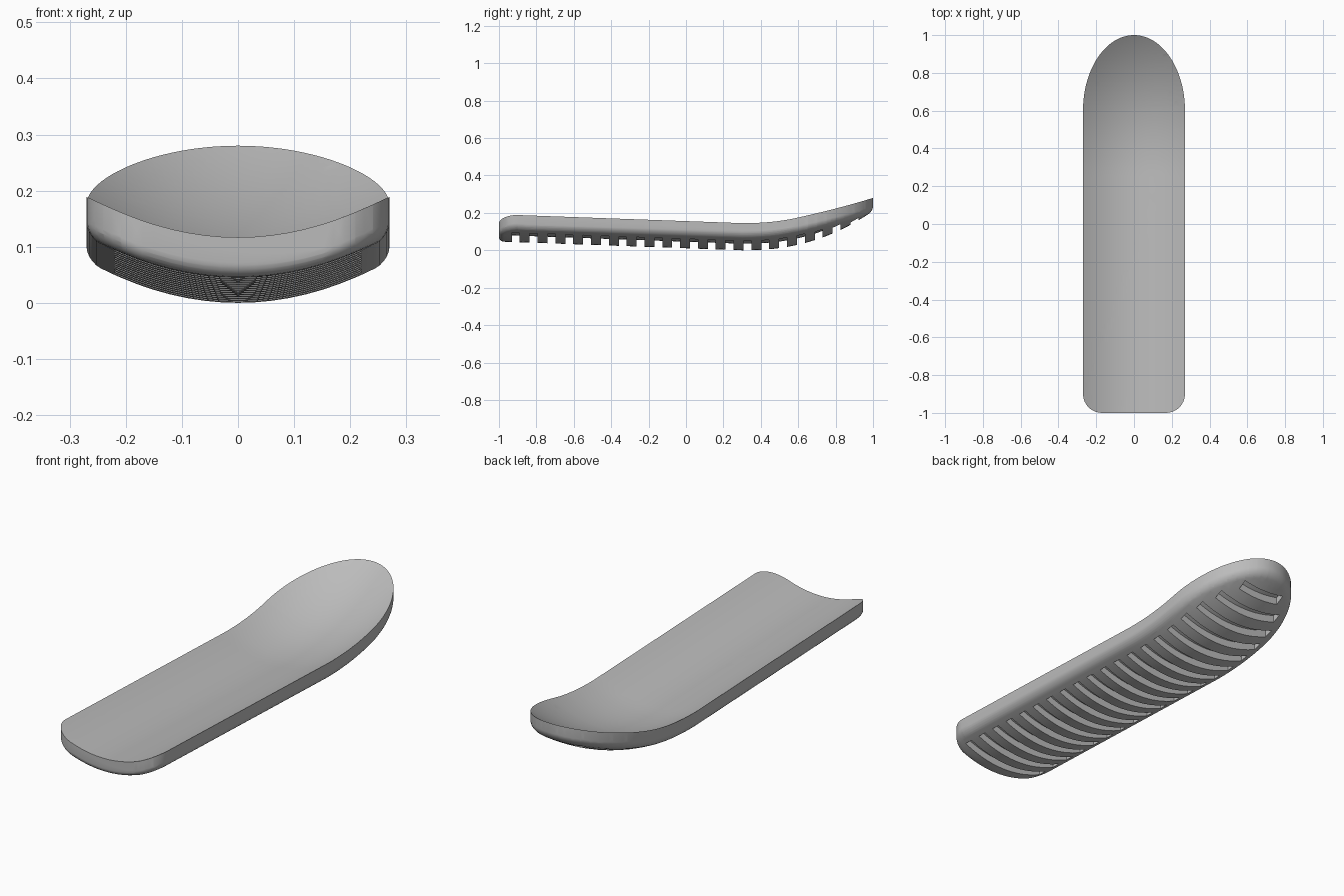
import bpy, bmesh, math
from mathutils import Vector

cube = bpy.data.objects.get("Cube")
if cube:
    bpy.data.objects.remove(cube, do_unlink=True)

HALF, THICK, DISH = 0.27, 0.07, 1.03
NOSE_Y, NOSE_LEN, CORNER = 0.6, 0.4, 0.1
SLOTS, SLOT_W, SLOT_DEPTH, MARGIN = 20, 0.042, 0.035, 0.05


def spine(y):
    """Height of the middle of the deck: a gentle slope, then an upswept nose."""
    return 0.07 - 0.036 * min(y - 0.3, 0) + 0.477 * max(y - 0.3, 0) ** 2.3


def half_width(y):
    t = max(y - NOSE_Y, 0) / NOSE_LEN
    return HALF * math.sqrt(max(1 - t * t, 0))


def link(name, bm):
    mesh = bpy.data.meshes.new(name)
    bm.to_mesh(mesh)
    bm.free()
    obj = bpy.data.objects.new(name, mesh)
    bpy.context.collection.objects.link(obj)
    return obj


# Flat plan outline: elliptical nose, straight sides, rounded tail corners
outline = []
for i in range(49):
    a = math.pi * i / 48
    outline.append((HALF * math.cos(a), NOSE_Y + NOSE_LEN * math.sin(a)))
for side, start in ((-1, math.pi), (1, 1.5 * math.pi)):
    for i in range(9):
        a = start + math.pi / 2 * i / 8
        outline.append((side * (HALF - CORNER) + CORNER * math.cos(a),
                        CORNER - 1 + CORNER * math.sin(a)))

# Slab with a rounded lower rim
bm = bmesh.new()
bottom = bm.faces.new([bm.verts.new((x, y, -THICK)) for x, y in outline])
grown = bmesh.ops.extrude_face_region(bm, geom=[bottom], use_keep_orig=True)
for v in grown["geom"]:
    if isinstance(v, bmesh.types.BMVert):
        v.co.z = 0
bmesh.ops.recalc_face_normals(bm, faces=bm.faces)
rim = [e for e in bm.edges if all(v.co.z < -THICK / 2 for v in e.verts)]
bmesh.ops.bevel(bm, geom=rim, offset=0.025, segments=5, profile=0.5, affect='EDGES')
board = link("board", bm)

# Cutter for the row of grip slots across the underside
bm = bmesh.new()
for i in range(SLOTS):
    y = -0.91 + i * 1.81 / (SLOTS - 1)
    w = half_width(y + SLOT_W / 2) - MARGIN
    box = bmesh.ops.create_cube(bm, size=1)["verts"]
    bmesh.ops.scale(bm, vec=(2 * w, SLOT_W, 2 * SLOT_DEPTH), verts=box)
    bmesh.ops.translate(bm, vec=(0, y, -THICK), verts=box)
cutter = link("slot_cutter", bm)
cutter.hide_render = True

cut = board.modifiers.new("slots", 'BOOLEAN')
cut.operation, cut.solver, cut.object = 'DIFFERENCE', 'EXACT', cutter
evaluated = board.evaluated_get(bpy.context.evaluated_depsgraph_get())
bm = bmesh.new()
bm.from_mesh(evaluated.to_mesh())
evaluated.to_mesh_clear()
board.modifiers.clear()
bpy.data.objects.remove(cutter, do_unlink=True)

# Slice the slab finely, then bend it into the dished, upswept shape
bmesh.ops.triangulate(bm, faces=bm.faces)
planes = [(Vector((i * 0.03, 0, 0)), Vector((1, 0, 0))) for i in range(-8, 9)]
planes += [(Vector((0, i * 0.05, 0)), Vector((0, 1, 0))) for i in range(-19, 20)]
for co, no in planes:
    bmesh.ops.bisect_plane(bm, geom=bm.verts[:] + bm.edges[:] + bm.faces[:],
                           plane_co=co, plane_no=no, dist=0.00001)
bmesh.ops.remove_doubles(bm, verts=bm.verts, dist=0.00005)
bmesh.ops.triangulate(bm, faces=bm.faces)
for v in bm.verts:
    v.co.z += spine(v.co.y) + DISH * v.co.x ** 2
bmesh.ops.recalc_face_normals(bm, faces=bm.faces)
bm.to_mesh(board.data)
bm.free()

# One plain grey
grey = bpy.data.materials.new("plain_grey")
grey.use_nodes = True
colour = (0.5, 0.5, 0.5, 1)
grey.diffuse_color = colour
grey.node_tree.nodes["Principled BSDF"].inputs["Base Color"].default_value = colour
board.data.materials.clear()
board.data.materials.append(grey)

bpy.ops.object.select_all(action='DESELECT')
board.select_set(True)
bpy.context.view_layer.objects.active = board
bpy.ops.object.shade_smooth_by_angle(angle=math.radians(35))
